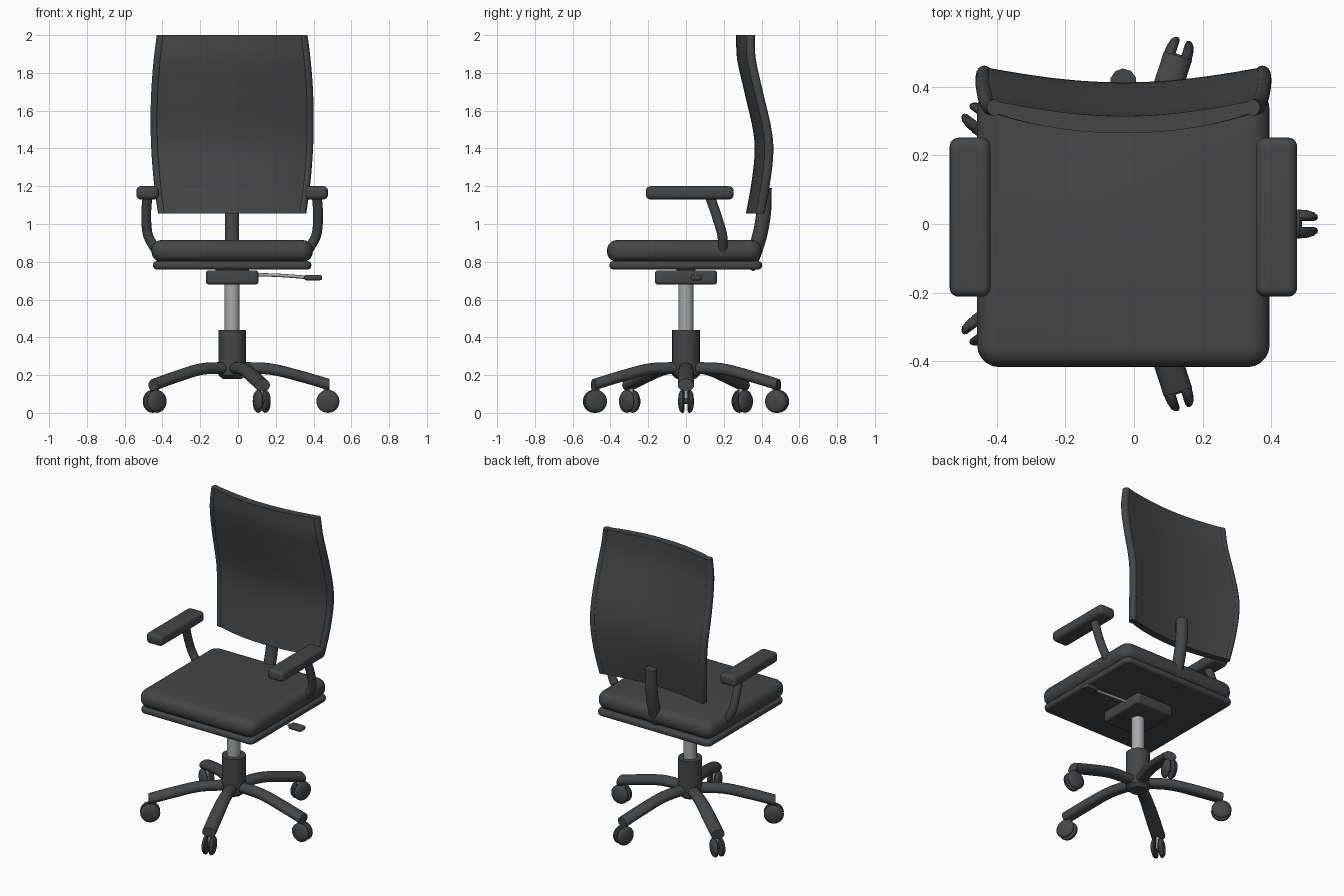
import bpy, bmesh
from math import sin, cos, pi, radians
from mathutils import Vector, Matrix

if "Cube" in bpy.data.objects:
    bpy.data.objects.remove(bpy.data.objects["Cube"])

CX = -0.031  # chair axis


def material(name, rgb, rough):
    m = bpy.data.materials.new(name)
    m.use_nodes = True
    m.diffuse_color = (*rgb, 1)
    bsdf = m.node_tree.nodes["Principled BSDF"]
    bsdf.inputs["Base Color"].default_value = (*rgb, 1)
    bsdf.inputs["Roughness"].default_value = rough
    return m


DARK = material("charcoal", (0.056, 0.062, 0.068), 0.7)
METAL = material("light grey metal", (0.38, 0.40, 0.40), 0.4)


def finish(bm, name, mat, angle=40):
    bmesh.ops.recalc_face_normals(bm, faces=bm.faces)
    me = bpy.data.meshes.new(name)
    bm.to_mesh(me)
    bm.free()
    me.materials.append(mat)
    me.shade_smooth()
    me.set_sharp_from_angle(angle=radians(angle))
    ob = bpy.data.objects.new(name, me)
    bpy.context.collection.objects.link(ob)
    return ob


def rounded_box(name, lo, hi, corner, edge, mat=DARK):
    """Box with rounded plan corners, then rounded top and bottom rims."""
    lo, hi = Vector(lo), Vector(hi)
    bm = bmesh.new()
    bmesh.ops.create_cube(bm, size=1)
    for v in bm.verts:
        v.co = (lo + hi) / 2 + v.co * (hi - lo)

    def upright(e):
        return abs(e.verts[0].co.z - e.verts[1].co.z) > 1e-4

    bmesh.ops.bevel(bm, geom=[e for e in bm.edges if upright(e)], offset=corner,
                    segments=5, profile=0.5, affect='EDGES')
    rims = [e for e in bm.edges if not upright(e)]
    bmesh.ops.bevel(bm, geom=rims, offset=edge, segments=5, profile=0.5,
                    affect='EDGES', clamp_overlap=True)
    return finish(bm, name, mat)


def loft(name, rings, mat=DARK, angle=40):
    """Skin closed rings of equal size and cap both ends."""
    bm = bmesh.new()
    loops = [[bm.verts.new(p) for p in ring] for ring in rings]
    n = len(loops[0])
    for a, b in zip(loops, loops[1:]):
        for i in range(n):
            j = (i + 1) % n
            bm.faces.new((a[i], a[j], b[j], b[i]))
    bm.faces.new(loops[0])
    bm.faces.new(loops[-1])
    return finish(bm, name, mat, angle)


def smooth_path(pts, steps=5):
    """Catmull-Rom interpolation through the points."""
    p = [Vector(q) for q in pts]
    p = [2 * p[0] - p[1]] + p + [2 * p[-1] - p[-2]]
    out = []
    for a, b, c, d in zip(p, p[1:], p[2:], p[3:]):
        for k in range(steps):
            t = k / steps
            out.append(0.5 * (2 * b + (c - a) * t + (2 * a - 5 * b + 4 * c - d) * t ** 2
                              + (3 * b - a - 3 * c + d) * t ** 3))
    return out + [p[-2]]


def tube(name, pts, radius, sides=16, mat=DARK):
    path = smooth_path(pts)
    rings = []
    for i, p in enumerate(path):
        t = (path[min(i + 1, len(path) - 1)] - path[max(i - 1, 0)]).normalized()
        ref = Vector((1, 0, 0)) if abs(t.x) < 0.8 else Vector((0, 1, 0))
        u = t.cross(ref).normalized()
        w = t.cross(u)
        rings.append([p + radius * (cos(a) * u + sin(a) * w)
                      for a in (2 * pi * k / sides for k in range(sides))])
    return loft(name, rings, mat, 50)


def lathe(name, profile, place, mat=DARK, sides=28):
    """Revolve (radius, height) pairs about z, then place."""
    rings = [[place @ Vector((r * cos(2 * pi * k / sides), r * sin(2 * pi * k / sides), h))
              for k in range(sides)] for r, h in profile]
    return loft(name, rings, mat)


AXIS = Matrix.Translation((CX, 0, 0))

# Central column
lathe("base_hub", [(0.05, 0.18), (0.073, 0.2), (0.073, 0.44)], AXIS)
lathe("gas_lift", [(0.04, 0.43), (0.04, 0.70)], AXIS, METAL)

# Five star legs with twin-wheel casters
LEG = smooth_path([(0.03, 0.236, 0.035), (0.2, 0.23, 0.039),
                   (0.357, 0.193, 0.043), (0.516, 0.147, 0.043)])
for i in range(5):
    spin = AXIS @ Matrix.Rotation(i * 2 * pi / 5, 4, 'Z')
    rings = []
    for r, z, half in LEG:
        ring = []
        for k in range(20):
            a = 2 * pi * k / 20
            ring.append(spin @ Vector((r, half * cos(a), z + 0.033 * max(sin(a), -0.85))))
        rings.append(ring)
    loft(f"star_leg_{i + 1}", rings)
    lathe(f"caster_stem_{i + 1}", [(0.012, 0.05), (0.012, 0.15)],
          spin @ Matrix.Translation((0.495, 0, 0)), METAL, 12)
    hub = spin @ Matrix.Translation((0.507, 0, 0.061))
    lathe(f"caster_axle_{i + 1}", [(0.014, -0.02), (0.014, 0.02)],
          hub @ Matrix.Rotation(pi / 2, 4, 'X'), DARK, 12)
    for side in (-1, 1):
        lathe(f"caster_wheel_{i + 1}_{'a' if side < 0 else 'b'}",
              [(0.05, 0.009), (0.058, 0.012), (0.061, 0.018), (0.059, 0.026),
               (0.05, 0.034), (0.03, 0.040), (0.008, 0.042)],
              hub @ Matrix.Rotation(side * pi / 2, 4, 'X'), DARK, 24)

# Tilt mechanism and its lever
rounded_box("tilt_mechanism", (-0.17, -0.164, 0.68), (0.108, 0.164, 0.755), 0.02, 0.016)
rounded_box("mechanism_neck", (-0.12, -0.05, 0.74), (0.058, 0.05, 0.77), 0.015, 0.004)
tube("lever_rod", [(0.09, 0.05, 0.732), (0.22, 0.05, 0.728), (0.37, 0.055, 0.717)], 0.009, 10, METAL)
rounded_box("lever_handle", (0.35, 0.025, 0.702), (0.445, 0.085, 0.73), 0.012, 0.011)

# Seat
rounded_box("seat_plate", (-0.45, -0.405, 0.76), (0.388, 0.402, 0.803), 0.04, 0.018)
rounded_box("seat_cushion", (-0.458, -0.418, 0.80), (0.396, 0.40, 0.915), 0.065, 0.052)

# Armrests, mirrored about the chair axis
for side, label in ((1, "left"), (-1, "right")):
    x0, x1 = sorted((CX + side * 0.388, CX + side * 0.507))
    rounded_box(f"{label}_arm_pad", (x0, -0.212, 1.13), (x1, 0.252, 1.2), 0.025, 0.024)
    tube(f"{label}_arm_support",
         [(CX + side * 0.448, 0.125, 1.15), (CX + side * 0.455, 0.16, 1.05),
          (CX + side * 0.448, 0.19, 0.95), (CX + side * 0.42, 0.195, 0.89),
          (CX + side * 0.40, 0.193, 0.86)], 0.026)

# Backrest: bowed panel between two side rails, following one spine curve
SPINE = smooth_path([(0, 0.342, 1.055), (0, 0.370, 1.21), (0, 0.388, 1.37), (0, 0.379, 1.5),
                     (0, 0.336, 1.69), (0, 0.296, 1.87), (0, 0.290, 2.0)])
BOW = 0.05


def half_width(z):
    return 0.432 - 0.033 * ((z - 1.55) / 0.45) ** 2


panel = []
for _, y, z in SPINE:
    us = [k / 10 - 1 for k in range(21)]
    hw = half_width(z) - 0.03
    front = [Vector((CX + u * hw, y + BOW * u * u - 0.025 + 0.007 * u ** 4, z)) for u in us]
    back = [Vector((CX + u * hw, y + BOW * u * u + 0.025 - 0.007 * u ** 4, z)) for u in reversed(us)]
    panel.append(front + back)
loft("backrest_panel", panel)

for side, label in ((1, "left"), (-1, "right")):
    loft(f"{label}_backrest_rail",
         [[Vector((CX + side * (half_width(z) - 0.022) + 0.022 * cos(a), y + BOW + 0.024 * sin(a), z))
           for a in (2 * pi * k / 16 for k in range(16))] for _, y, z in SPINE])

# Strut joining seat and backrest
tube("backrest_strut", [(CX, 0.415, 1.19), (CX, 0.413, 1.08), (CX, 0.395, 0.96),
                        (CX, 0.362, 0.85), (CX, 0.325, 0.765)], 0.039, 10)
